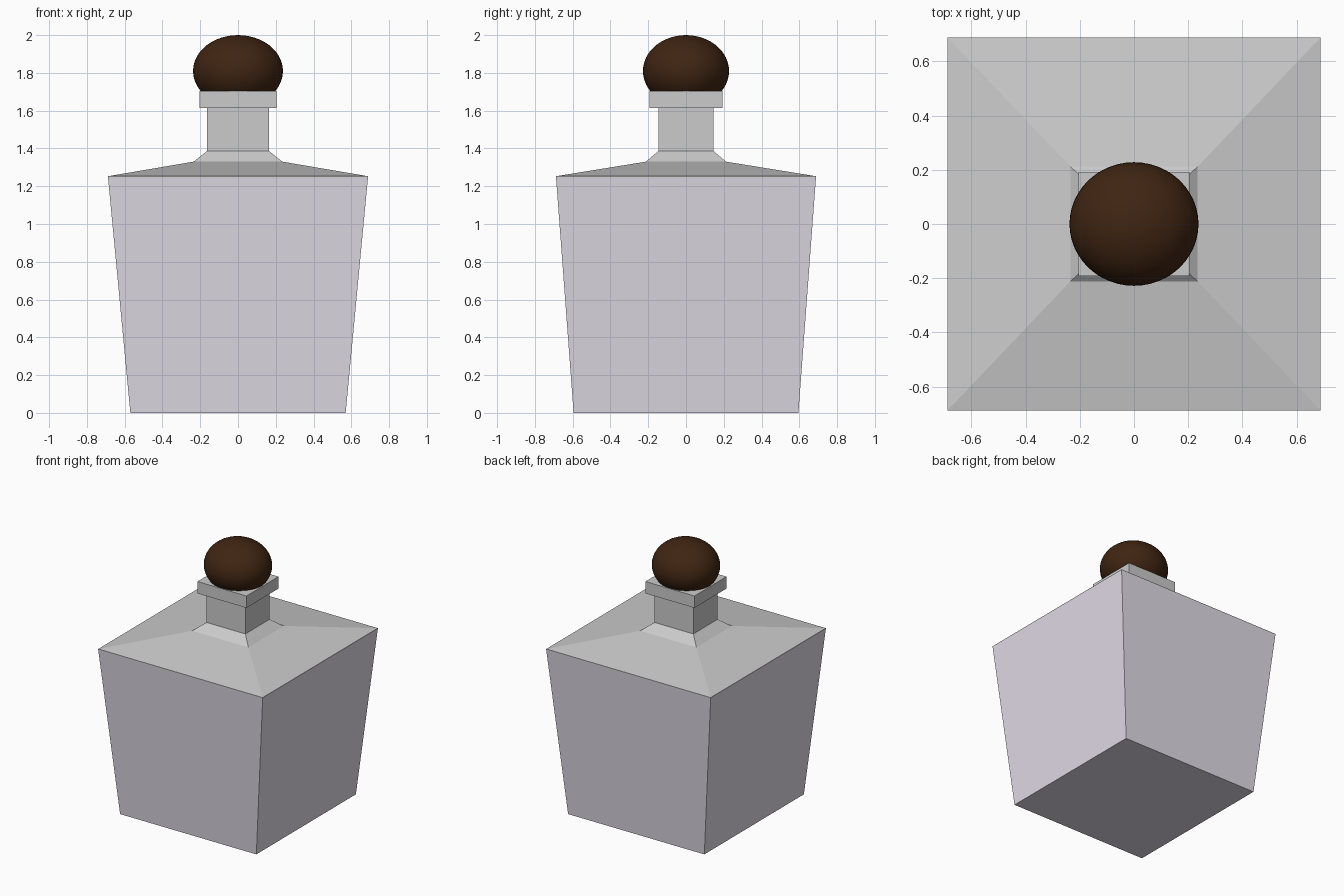
import bpy, bmesh

if "Cube" in bpy.data.objects:
    bpy.data.objects.remove(bpy.data.objects["Cube"])


def material(name, color):
    m = bpy.data.materials.new(name)
    m.diffuse_color = color
    m.use_nodes = True
    m.node_tree.nodes["Principled BSDF"].inputs["Base Color"].default_value = m.diffuse_color
    return m


def square_loft(name, rings, mat=None):
    """Closed four-sided solid through (half_x, half_y, z) rings."""
    bm = bmesh.new()
    loops = [[bm.verts.new((sx * hx, sy * hy, z))
              for sx, sy in ((-1, -1), (1, -1), (1, 1), (-1, 1))]
             for hx, hy, z in rings]
    for a, b in zip(loops, loops[1:]):
        for i in range(4):
            j = (i + 1) % 4
            bm.faces.new((a[i], a[j], b[j], b[i]))
    bm.faces.new(loops[0][::-1])
    bm.faces.new(loops[-1])
    mesh = bpy.data.meshes.new(name)
    bm.to_mesh(mesh)
    bm.free()
    obj = bpy.data.objects.new(name, mesh)
    bpy.context.collection.objects.link(obj)
    if mat:
        mesh.materials.append(mat)
    return obj


glass = material("tinted_glass", (0.75, 0.71, 0.79, 1))
wood = material("dark_wood", (0.05, 0.018, 0.006, 1))

# Tapered bottle body
square_loft("body", [(0.57, 0.595, 0.0), (0.688, 0.688, 1.245)], glass)

# Sloped shoulder running up into the square neck
square_loft("shoulder_and_neck", [(0.688, 0.688, 1.245), (0.688, 0.688, 1.253),
                                  (0.235, 0.212, 1.33), (0.163, 0.145, 1.387),
                                  (0.163, 0.145, 1.615)])

# Square collar at the lip
square_loft("collar", [(0.205, 0.192, 1.613), (0.205, 0.192, 1.703)])

# Rounded stopper seated in the collar
bpy.ops.mesh.primitive_uv_sphere_add(segments=48, ring_count=24, radius=1,
                                     location=(0, 0, 1.81))
stopper = bpy.context.object
stopper.name = "stopper"
stopper.scale = (0.238, 0.228, 0.19)
bpy.ops.object.transform_apply(location=False, rotation=False, scale=True)
bpy.ops.object.shade_smooth()
stopper.data.materials.append(wood)
